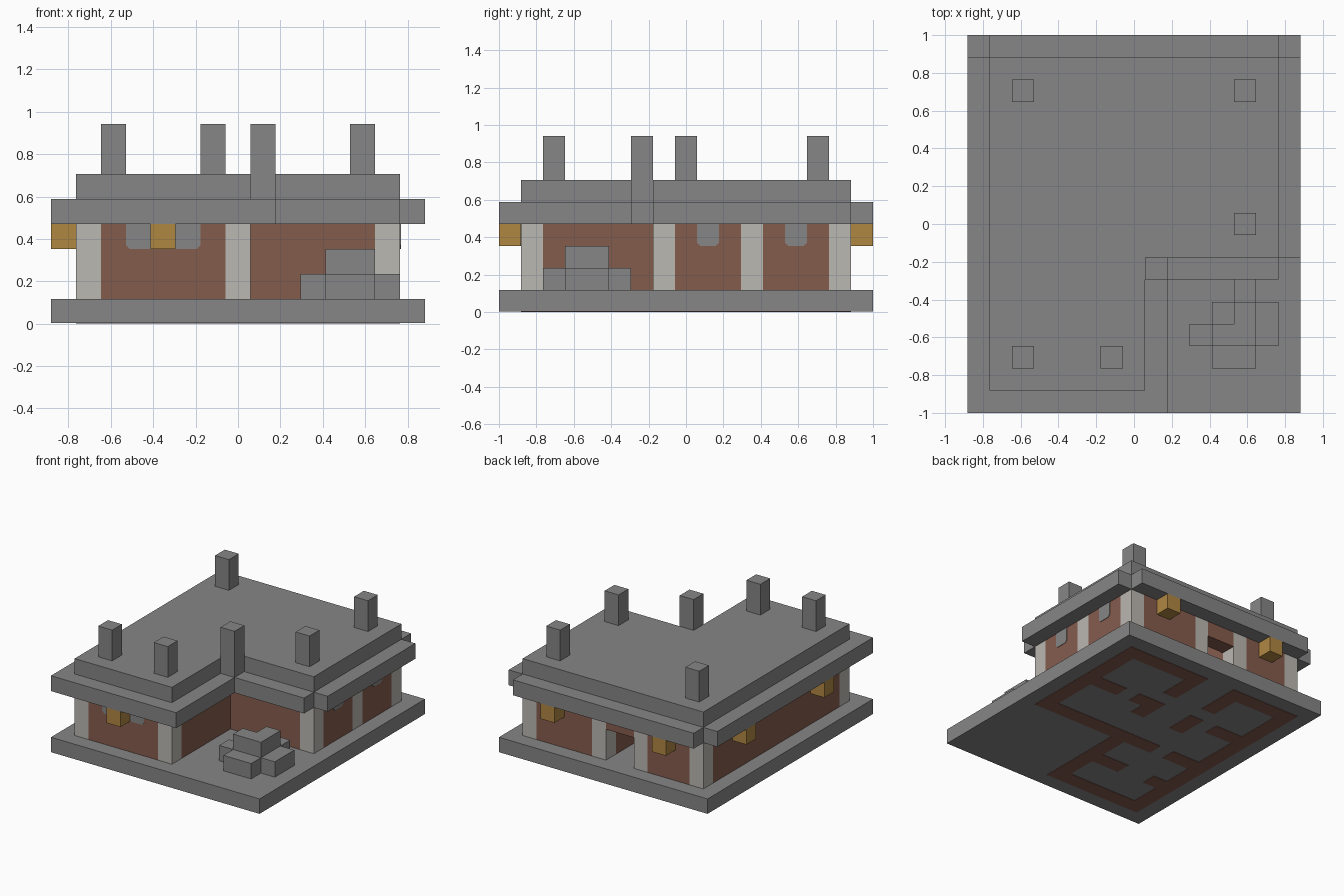
import bpy
import bmesh

if "Cube" in bpy.data.objects:
    bpy.data.objects.remove(bpy.data.objects["Cube"], do_unlink=True)

U = 2 / 17          # one block; the model is 15 x 17 x 8 blocks
NX, NY = 15, 17


def material(name, rgb):
    m = bpy.data.materials.new(name)
    m.use_nodes = True
    m.diffuse_color = (*rgb, 1)
    m.node_tree.nodes["Principled BSDF"].inputs["Base Color"].default_value = (*rgb, 1)
    return m


STONE = material("grey stone", (0.24, 0.24, 0.24))
BRICK = material("brown brick", (0.235, 0.107, 0.076))
PALE = material("pale pillar", (0.50, 0.48, 0.445))
GOLD = material("lamp gold", (0.434, 0.242, 0.055))


def place(x, y, z):
    return ((x - NX / 2) * U, (y - NY / 2) * U, z * U)


def finish(bm, name, mat):
    bmesh.ops.recalc_face_normals(bm, faces=bm.faces)
    mesh = bpy.data.meshes.new(name)
    bm.to_mesh(mesh)
    bm.free()
    mesh.materials.append(mat)
    obj = bpy.data.objects.new(name, mesh)
    bpy.context.collection.objects.link(obj)
    return obj


def extrude(name, points, shift, mat):
    """Extrude a flat outline of block coordinates by a shift in blocks."""
    bm = bmesh.new()
    face = bm.faces.new([bm.verts.new(place(*p)) for p in points])
    new = bmesh.ops.extrude_face_region(bm, geom=[face])["geom"]
    verts = [v for v in new if isinstance(v, bmesh.types.BMVert)]
    bmesh.ops.translate(bm, verts=verts, vec=[s * U for s in shift])
    return finish(bm, name, mat)


def slab(name, outline, z0, z1, mat):
    return extrude(name, [(x, y, z0) for x, y in outline], (0, 0, z1 - z0), mat)


def box(name, x0, x1, y0, y1, z0, z1, mat):
    return slab(name, [(x0, y0), (x1, y0), (x1, y1), (x0, y1)], z0, z1, mat)


def cells(name, where, z0, z1, mat):
    """One shell around a set of block columns, without inner faces."""
    bm = bmesh.new()
    sides = {(1, 0): [(1, 0), (1, 1)], (-1, 0): [(0, 1), (0, 0)],
             (0, 1): [(1, 1), (0, 1)], (0, -1): [(0, 0), (1, 0)]}
    for i, j in sorted(where):
        for z in (z0, z1):
            bm.faces.new([bm.verts.new(place(i + a, j + b, z))
                          for a, b in ((0, 0), (1, 0), (1, 1), (0, 1))])
        for (di, dj), ((a, b), (c, d)) in sides.items():
            if (i + di, j + dj) not in where:
                bm.faces.new([bm.verts.new(place(i + p, j + q, z))
                              for p, q, z in ((a, b, z0), (c, d, z0), (c, d, z1), (a, b, z1))])
    bmesh.ops.remove_doubles(bm, verts=bm.verts, dist=1e-4)
    return finish(bm, name, mat)


def run(i0, i1, j0, j1):
    return {(i, j) for i in range(i0, i1) for j in range(j0, j1)}


# Foundation slab, with the wall plan showing through underneath
box("foundation", 0, 15, 0, 17, 0.03, 1, STONE)
outer = (run(1, 2, 1, 16) | run(1, 14, 15, 16) | run(13, 14, 7, 16)
         | run(7, 14, 7, 8) | run(7, 8, 1, 8) | run(1, 8, 1, 2))
rooms = (run(8, 9, 13, 16) | run(8, 10, 11, 12) | run(11, 14, 11, 12) | run(8, 9, 10, 12)
         | run(5, 6, 13, 16) | run(1, 4, 11, 12) | run(5, 6, 10, 12)
         | run(1, 4, 7, 8) | run(5, 8, 7, 8) | run(1, 3, 4, 5) | run(5, 8, 4, 5))
doorway = run(6, 8, 15, 16)
plan = (outer | rooms) - doorway
cells("wall_footing", plan, 0, 0.9, BRICK)

# Brick walls with pale pillars at corners and beside the doorway
pillars = {(1, 1), (7, 1), (13, 7), (13, 11), (13, 15), (8, 15), (5, 15), (1, 15)}
cells("brick_walls", plan - pillars, 1, 4, BRICK)
cells("door_lintel", doorway, 3, 4, BRICK)
for i, j in sorted(pillars):
    box("pillar", i, i + 1, j, j + 1, 1, 4, PALE)

# Stone windows: thin plates with clipped lower corners
T = 0.03


def window_outline(start, width):
    c = 0.15
    return [(start, 4), (start, 3 + c), (start + c, 3), (start + width - c, 3),
            (start + width, 3 + c), (start + width, 4)]


extrude("front_window", [(x, 1, z) for x, z in window_outline(3, 3)], (0, -T, 0), STONE)
for y in (9, 13):
    extrude("side_window", [(14, a, z) for a, z in window_outline(y, 1)], (T, 0, 0), STONE)

# Hanging lamps under the eaves
for i, j in ((4, 0), (3, 16), (11, 16), (0, 4), (0, 12)):
    box("lamp", i, i + 1, j, j + 1, 3, 4, GOLD)

# Two-step roof
slab("lower_roof", [(0, 0), (9, 0), (9, 6), (14, 6), (14, 7), (15, 7), (15, 16), (14, 16),
                    (14, 17), (1, 17), (1, 16), (0, 16)], 4, 5, STONE)
slab("upper_roof", [(1, 1), (8, 1), (8, 7), (14, 7), (14, 16), (1, 16)], 5, 6, STONE)

# Roof posts; the one in the inner corner stands on the lower step
for i, j in ((2, 2), (6, 2), (2, 14), (12, 14), (12, 8)):
    box("roof_post", i, i + 1, j, j + 1, 6, 8, STONE)
box("corner_post", 8, 9, 6, 7, 5, 8, STONE)

# Stepped rock pile in the yard
cells("rock_base", run(11, 13, 2, 5) | run(13, 14, 3, 5) | {(10, 3), (12, 5)}, 1, 2, STONE)
cells("rock_top", {(11, 3), (12, 3), (12, 4)}, 2, 3, STONE)
